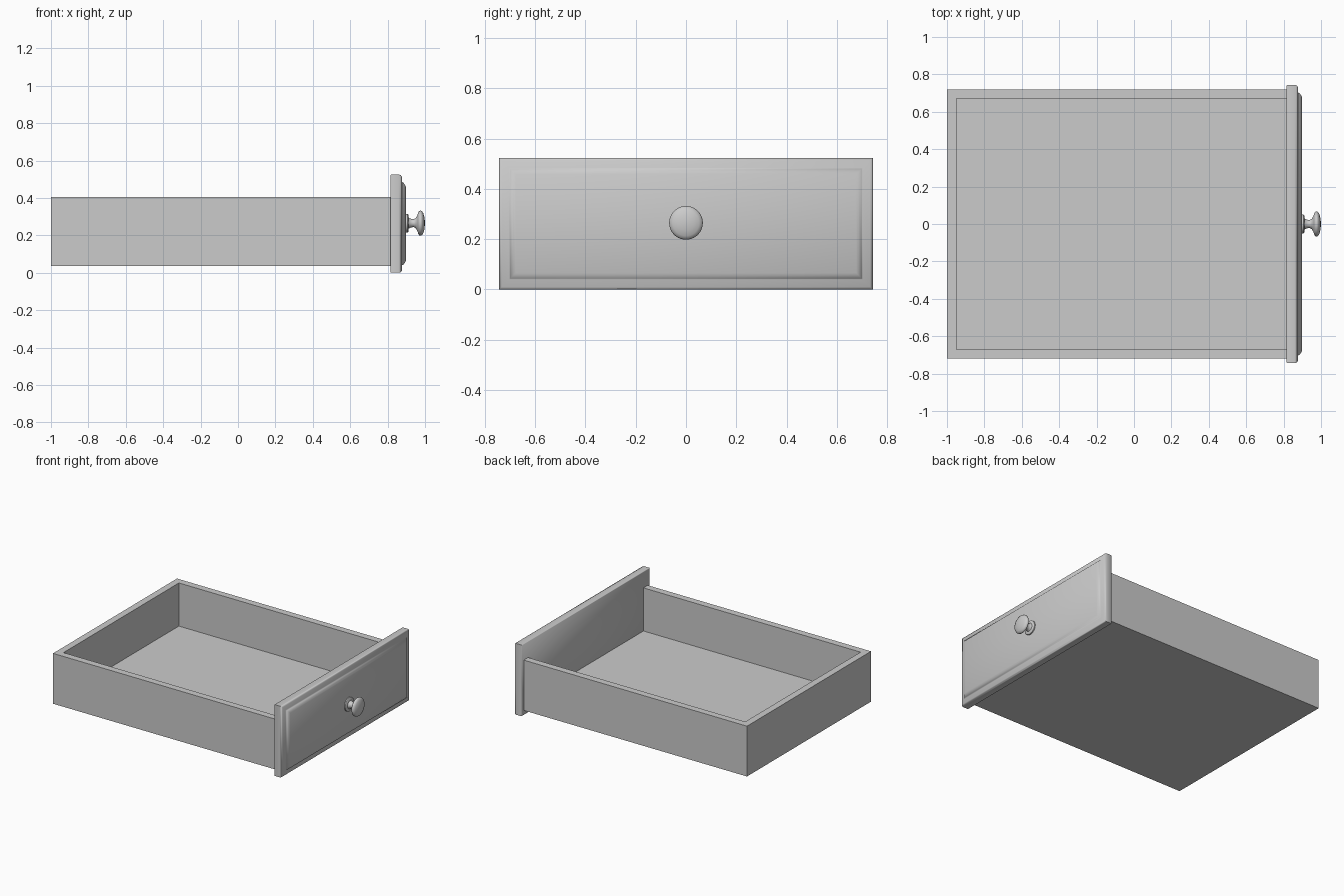
import bpy, bmesh, math
from mathutils import Vector

if "Cube" in bpy.data.objects:
    bpy.data.objects.remove(bpy.data.objects["Cube"])


def finish(name, bm, smooth_angle=None):
    bmesh.ops.remove_doubles(bm, verts=bm.verts, dist=1e-5)
    bmesh.ops.recalc_face_normals(bm, faces=bm.faces)
    mesh = bpy.data.meshes.new(name)
    bm.to_mesh(mesh)
    bm.free()
    ob = bpy.data.objects.new(name, mesh)
    bpy.context.collection.objects.link(ob)
    if smooth_angle:
        bpy.ops.object.select_all(action='DESELECT')
        ob.select_set(True)
        bpy.context.view_layer.objects.active = ob
        bpy.ops.object.shade_smooth_by_angle(angle=math.radians(smooth_angle))
    return ob


def prism(name, outline, z0, z1):
    bm = bmesh.new()
    face = bm.faces.new([bm.verts.new((x, y, z0)) for x, y in outline])
    ext = bmesh.ops.extrude_face_region(bm, geom=[face], use_keep_orig=True)
    top = [g for g in ext['geom'] if isinstance(g, bmesh.types.BMVert)]
    bmesh.ops.translate(bm, verts=top, vec=(0, 0, z1 - z0))
    return finish(name, bm)


BACK, FRONT = -1.0, 0.815
HALF_W, WALL = 0.72, 0.05
inner = HALF_W - WALL

# U-shaped run of side and back walls, open towards the drawer front
prism("drawer_walls", [(FRONT, -HALF_W), (FRONT, -inner), (BACK + WALL, -inner),
                       (BACK + WALL, inner), (FRONT, inner), (FRONT, HALF_W),
                       (BACK, HALF_W), (BACK, -HALF_W)], 0.035, 0.405)

# Floor panel between the walls
prism("drawer_floor", [(BACK + WALL, -inner), (FRONT, -inner),
                       (FRONT, inner), (BACK + WALL, inner)], 0.035, 0.088)

# Drawer front: rectangular rings stepping in to a raised field (x, inset)
bm = bmesh.new()
rings = []
for x, i in [(FRONT, 0.004), (FRONT + 0.004, 0), (0.862, 0), (0.871, 0.003),
             (0.876, 0.010), (0.878, 0.040), (0.886, 0.044),
             (0.895, 0.058), (0.899, 0.066)]:
    y, z0, z1 = 0.743 - i, i, 0.524 - i
    rings.append([bm.verts.new((x, a, b))
                  for a, b in ((-y, z0), (y, z0), (y, z1), (-y, z1))])
for a, b in zip(rings, rings[1:]):
    for k in range(4):
        n = (k + 1) % 4
        bm.faces.new((a[k], a[n], b[n], b[k]))
bm.faces.new(rings[0])
bm.faces.new(rings[-1])
finish("drawer_front", bm, 60)

# Turned knob: profile (x, radius) spun about the x axis
AXIS_Z = 0.265
profile = [(0.895, 0), (0.895, 0.050), (0.907, 0.050), (0.911, 0.045),
           (0.912, 0.030), (0.922, 0.024), (0.938, 0.021), (0.950, 0.027),
           (0.959, 0.042), (0.964, 0.058), (0.970, 0.066), (0.977, 0.067),
           (0.985, 0.063), (0.991, 0.052), (0.997, 0.032), (1.0, 0)]
bm = bmesh.new()
verts = [bm.verts.new((x, 0, AXIS_Z + r)) for x, r in profile]
edges = [bm.edges.new(p) for p in zip(verts, verts[1:])]
bmesh.ops.spin(bm, geom=verts + edges, cent=(0, 0, AXIS_Z), axis=Vector((1, 0, 0)),
               angle=2 * math.pi, steps=40, use_merge=False)
finish("knob", bm, 45)
